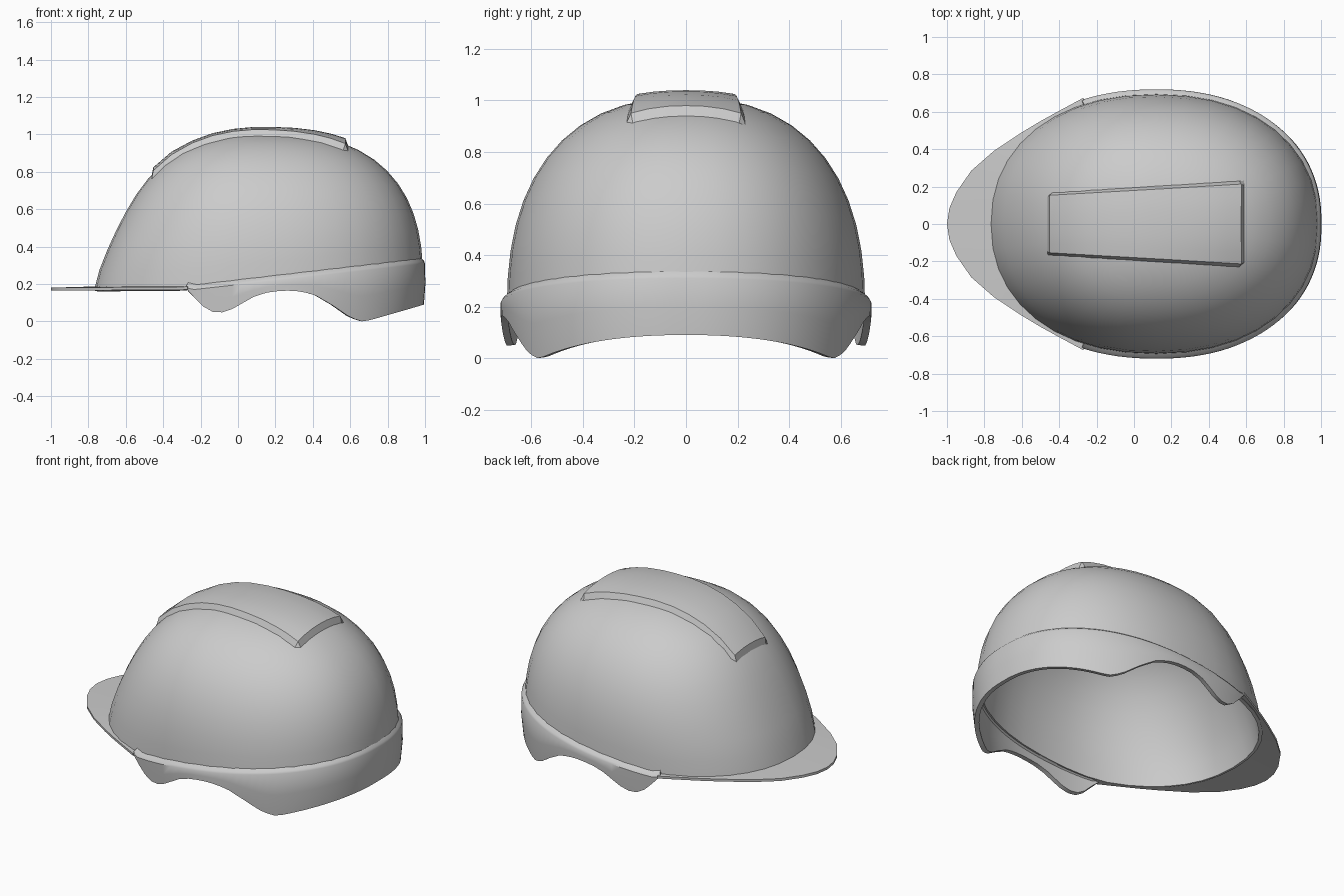
import bpy, bmesh, math
from mathutils import Vector

if "Cube" in bpy.data.objects:
    bpy.data.objects.remove(bpy.data.objects["Cube"])

CX, BASE, TOP, PLAN = 0.12, 0.18, 1.01, 2.2


def lerp_table(table, x):
    if x <= table[0][0]:
        return table[0][1]
    for (x0, v0), (x1, v1) in zip(table, table[1:]):
        if x <= x1:
            return v0 + (v1 - v0) * (x - x0) / (x1 - x0)
    return table[-1][1]


def extents(z):
    """Front reach, back reach and half width of the dome at height z."""
    t = min(max((z - BASE) / (TOP - BASE), 0), 1)
    dip = 0.065 * max(0, math.sin(math.pi * t / 0.87))
    front = 0.89 * (math.sqrt(1 - t * t) - dip)
    back = 0.87 * (1 - t ** 2.6) ** (1 / 2.6)
    side = 0.695 * (1 - t ** 2.4) ** (1 / 2.4)
    return front, back, side


def shell_point(a, z, off=0.0):
    front, back, side = extents(z)
    c, s = math.cos(a), math.sin(a)
    px = math.copysign(abs(c) ** (2 / PLAN), c)
    py = math.copysign(abs(s) ** (2 / PLAN), s)
    reach = back if c > 0 else front
    return Vector((CX + (reach + off) * px, (side + off) * py, z))


def dome_height(x, y):
    lo, hi = 0.2, TOP
    for _ in range(30):
        z = (lo + hi) / 2
        front, back, side = extents(z)
        reach = max(back if x > CX else front, 1e-6)
        r = abs((x - CX) / reach) ** PLAN + abs(y / max(side, 1e-6)) ** PLAN
        lo, hi = (z, hi) if r < 1 else (lo, z)
    return lo


def build(name, rows, closed=False, thickness=0.0, angle=35):
    """Make a grid surface from rows of points, thickened inwards."""
    bm = bmesh.new()
    grid = [[bm.verts.new(p) for p in row] for row in rows]
    n = len(rows[0])
    for lower, upper in zip(grid, grid[1:]):
        for i in range(n if closed else n - 1):
            j = (i + 1) % n
            bm.faces.new((lower[i], lower[j], upper[j], upper[i]))
    bmesh.ops.remove_doubles(bm, verts=bm.verts, dist=0.0005)
    mesh = bpy.data.meshes.new(name)
    bm.to_mesh(mesh)
    bm.free()
    ob = bpy.data.objects.new(name, mesh)
    bpy.context.collection.objects.link(ob)
    bpy.ops.object.select_all(action='DESELECT')
    bpy.context.view_layer.objects.active = ob
    ob.select_set(True)
    if thickness:
        mod = ob.modifiers.new("thickness", 'SOLIDIFY')
        mod.thickness = thickness
        mod.offset = -1
        bpy.ops.object.modifier_apply(modifier=mod.name)
    bpy.ops.object.shade_smooth_by_angle(angle=math.radians(angle))
    return ob


def lip_height(x):
    return 0.165 + 0.115 * (x + 0.27) if x > -0.27 else BASE - 0.015


# Dome shell, its lower edge follows the sloping lip line
angles = [2 * math.pi * i / 40 for i in range(40)]
rows = []
for k in range(13):
    rise = math.sin(math.pi / 2 * k / 12)
    row = []
    for a in angles:
        z0 = lip_height(shell_point(a, BASE).x)
        row.append(shell_point(a, z0 + (TOP - z0) * rise))
    rows.append(row)
build("dome", rows, closed=True, thickness=0.022)

# Skirt with the wavy lower edge around the sides and back
edge = [(-.27, .18), (-.19, .085), (-.13, .05), (-.09, .045), (-.03, .065),
        (.1, .14), (.17, .158), (.25, .165), (.33, .16), (.4, .143),
        (.5, .085), (.6, .018), (.66, 0), (.7, .006), (1, .093)]
start = math.acos(-(0.39 / 0.89) ** (PLAN / 2))
N = 72
rows = [[] for _ in range(5)]
for i in range(N + 1):
    a = -start + 2 * start * i / N
    x = shell_point(a, BASE).x
    zb, zl = lerp_table(edge, x), lip_height(x)
    swell = 0.012 + 0.013 * abs(math.sin(a))
    for row, f in zip(rows, (0, 0.5, 1)):
        z = zb + (max(zl, zb) - zb) * f
        taper = 0.1 * max(0, 0.17 - z)
        row.append(shell_point(a, z, swell - taper))
    rows[3].append(shell_point(a, max(zl, zb) + 0.012, swell * 0.7))
    rows[4].append(shell_point(a, max(zl, zb) + 0.028, -0.004))
build("skirt", rows, thickness=0.028)

# Flat front visor
half = [(-.27, .675), (-.4, .605), (-.5, .55), (-.6, .49), (-.75, .39),
        (-.87, .285), (-.95, .17), (-.987, .085)]
outer = half + [(-1, 0)] + [(x, -y) for x, y in reversed(half)]
inner = []
for i in range(len(outer)):
    a = start + (2 * math.pi - 2 * start) * i / (len(outer) - 1)
    p = shell_point(a, BASE, -0.015)
    inner.append((p.x, p.y, 0.187))
rows = [[(x, y, 0.18 + 0.007 * (x + 1)) for x, y in outer], inner]
build("visor", rows, thickness=0.016)

# Raised crown panel, wider at the back, wrapped over the dome
us = [0, .03, .12, .22, .32, .42, .52, .62, .72, .82, .9, .97, 1]
vs = [-1, -.87, -.6, -.3, 0, .3, .6, .87, 1]
rows = []
for v in vs:
    row = []
    for u in us:
        x = -0.47 + 1.065 * u
        y = v * (0.17 + 0.068 * u)
        h, d = dome_height(x, y), 0.01
        slope = Vector((dome_height(x - d, y) - dome_height(x + d, y),
                        dome_height(x, y - d) - dome_height(x, y + d), 2 * d))
        rim = u in (0, 1) or abs(v) == 1
        lift = -0.008 if rim else 0.03 - 0.01 * max(0, 1 - u / 0.3)
        row.append(Vector((x, y, h)) + slope.normalized() * lift)
    rows.append(row)
build("crown_panel", rows, angle=28)
